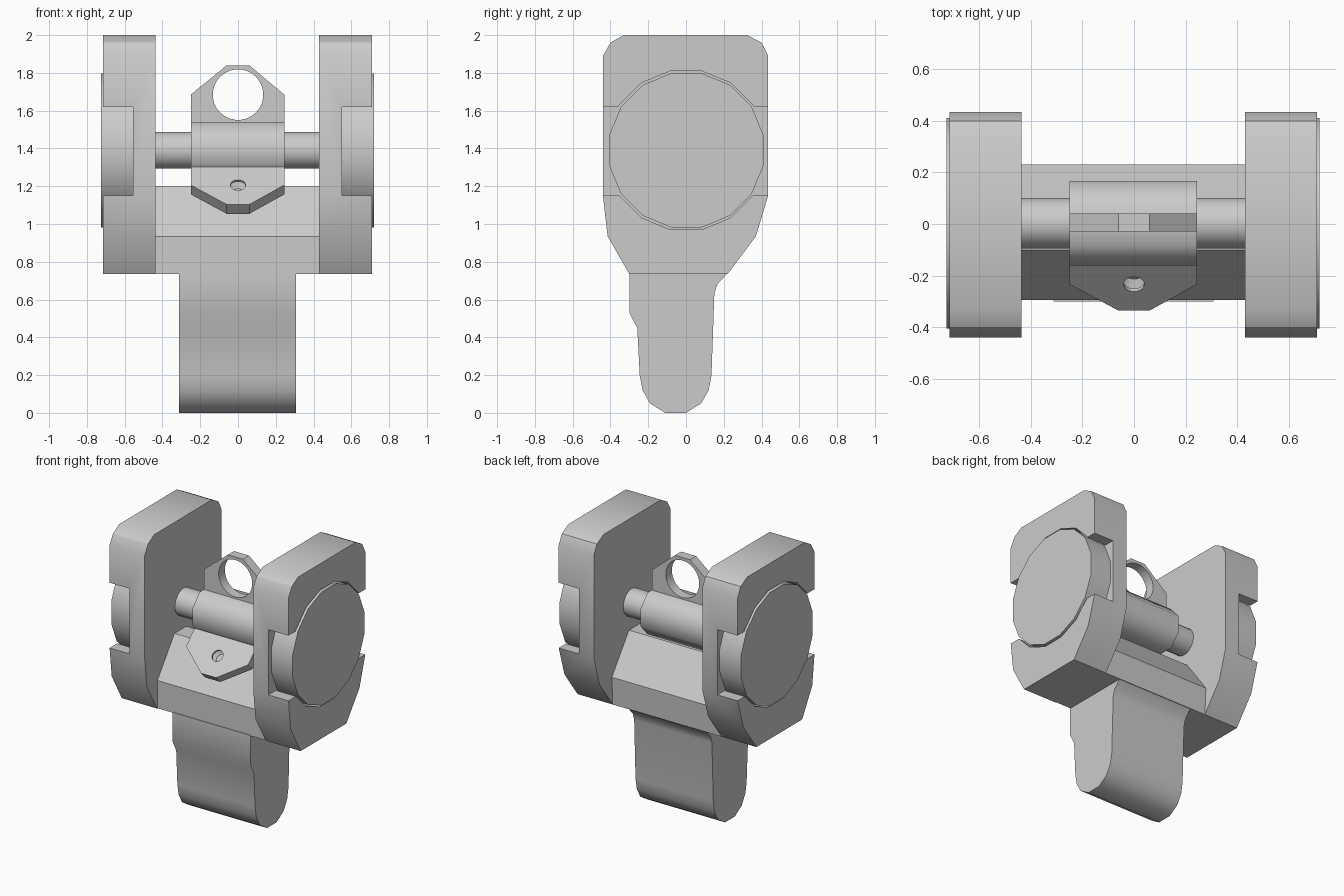
import bpy, bmesh
from math import sin, cos, pi, radians
from mathutils import Matrix

if "Cube" in bpy.data.objects:
    bpy.data.objects.remove(bpy.data.objects["Cube"])

CX = -0.003       # mirror plane
AXIS = 1.39       # height of the pivot rod


def extrude(name, pts, a, b, axis='X', smooth=30):
    """Extrude a closed profile from a to b. axis X: pts are (y, z); axis Y: pts are (x, z)."""
    bm = bmesh.new()
    place = (lambda p, t: (t, p[0], p[1])) if axis == 'X' else (lambda p, t: (p[0], t, p[1]))
    lo = [bm.verts.new(place(p, a)) for p in pts]
    hi = [bm.verts.new(place(p, b)) for p in pts]
    bm.faces.new(lo)
    bm.faces.new(hi[::-1])
    n = len(pts)
    for i in range(n):
        bm.faces.new((lo[i], hi[i], hi[(i + 1) % n], lo[(i + 1) % n]))
    bmesh.ops.recalc_face_normals(bm, faces=bm.faces)
    me = bpy.data.meshes.new(name)
    bm.to_mesh(me)
    bm.free()
    ob = bpy.data.objects.new(name, me)
    bpy.context.collection.objects.link(ob)
    shade(ob, smooth)
    return ob


def shade(ob, angle):
    bpy.ops.object.select_all(action='DESELECT')
    ob.select_set(True)
    bpy.context.view_layer.objects.active = ob
    bpy.ops.object.shade_smooth_by_angle(angle=radians(angle))


def ring(r, n, c=(0, 0), phase=0.5):
    return [(c[0] + r * cos(2 * pi * (i + phase) / n),
             c[1] + r * sin(2 * pi * (i + phase) / n)) for i in range(n)]


def cut(ob, cutters, angle=30):
    for c in cutters:
        m = ob.modifiers.new("cut", 'BOOLEAN')
        m.operation, m.solver, m.object = 'DIFFERENCE', 'EXACT', c
    bpy.context.view_layer.update()
    me = bpy.data.meshes.new_from_object(ob.evaluated_get(bpy.context.evaluated_depsgraph_get()))
    ob.modifiers.clear()
    ob.data = me
    for c in cutters:
        bpy.data.objects.remove(c)
    shade(ob, angle)


# Side ears with a pocket, and the faceted knobs sitting in them
ear = [(-.33, 2), (-.40, 1.96), (-.44, 1.89), (-.44, 1.15), (-.415, .935), (-.30, .735),
       (.22, .735), (.37, .935), (.435, 1.15), (.435, 1.89), (.40, 1.96), (.325, 2)]
for s, side in ((-1, "left"), (1, "right")):
    plate = extrude(side + "_ear", ear, CX + s * .433, CX + s * .713)
    pocket = extrude("pocket_cutter", ring(.428, 16, (0, AXIS)), CX + s * .553, CX + s * .9)
    slot = extrude("slot_cutter", [(-.6, 1.15), (.6, 1.15), (.6, 1.62), (-.6, 1.62)],
                   CX + s * .553, CX + s * .95)
    cut(plate, [pocket, slot])
    extrude(side + "_knob", ring(.416, 16, (0.002, AXIS)), CX + s * .54, CX + s * .723)

# Saddle bridging the ears
extrude("saddle", [(-.295, .735), (-.295, .935), (-.10, 1.2), (.035, 1.2), (.23, .935), (.22, .735)],
        CX - .44, CX + .44)

# Mounting foot
extrude("foot", [(-.30, .74), (-.30, .53), (-.258, .45), (-.245, .2), (-.23, .12), (-.19, .05),
                 (-.11, 0), (0, 0), (.08, .05), (.12, .12), (.135, .2), (.15, .63),
                 (.165, .68), (.22, .74)], -.312, .308, smooth=40)

# Pivot rod and hub
extrude("pivot_rod", ring(.098, 24, (.003, AXIS)), CX - .44, CX + .44)
hub = [(y * .163 + .003, AXIS + z * .15) for y, z in
       ((-.52, 1), (.52, 1), (1, .43), (1, -.43), (.52, -1), (-.52, -1), (-1, -.43), (-1, .43))]
extrude("pivot_hub", hub, -.25, .245, smooth=50)

# Two aperture leaves: one upright, one folded forward
leaf = [(-.25, AXIS), (.245, AXIS), (.245, 1.685), (.06, 1.84), (-.06, 1.84), (-.25, 1.685)]
upright = extrude("upright_leaf", leaf, -.03, .04, 'Y')
cut(upright, [extrude("hole_cutter", ring(.134, 28, (0, 1.685)), -.2, .2, 'Y')])

folded = extrude("folded_leaf", [(x, min(z, 1.83)) for x, z in leaf], -.035, .035, 'Y')
hole = extrude("hole_cutter", ring(.04, 20, (0, 1.685)), -.2, .2, 'Y')
cone = extrude("cone_cutter", ring(1, 28), -.036, .02, 'Y')
for v in cone.data.vertices:       # countersink, wide on the outer face
    r = .036 if v.co.y < 0 else .1
    v.co.x *= r
    v.co.z = v.co.z * r + 1.685
cut(folded, [hole, cone])
# widen cone to break the outer face cleanly and swing the leaf down about the rod
turn = (Matrix.Translation((0, 0, AXIS)) @ Matrix.Rotation(radians(135), 4, 'X')
        @ Matrix.Translation((0, 0, -AXIS)))
folded.data.transform(turn)
